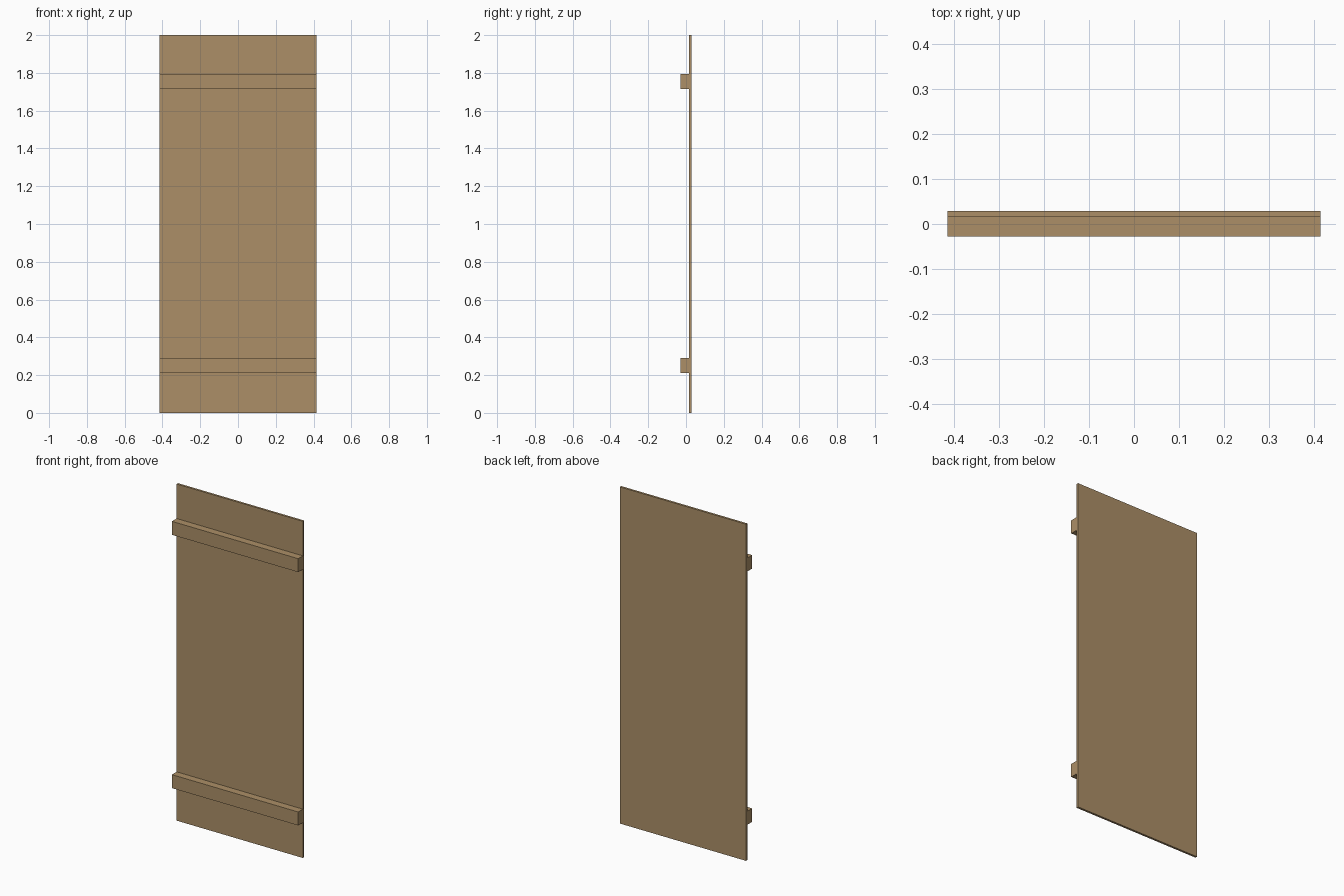
import bpy

default = bpy.data.objects.get("Cube")
if default:
    bpy.data.objects.remove(default, do_unlink=True)

# One plain wood colour
wood = bpy.data.materials.new("light_brown_wood")
wood.use_nodes = True
colour = (0.413, 0.275, 0.136, 1)
wood.diffuse_color = colour
wood.node_tree.nodes["Principled BSDF"].inputs["Base Color"].default_value = colour

HALF_WIDTH = 0.415
FRONT, JOINT, BACK = -0.028, 0.016, 0.029


def board(name, y0, y1, z0, z1):
    """Full-width flat board between two depths and two heights."""
    bpy.ops.mesh.primitive_cube_add(size=1, location=(0, (y0 + y1) / 2, (z0 + z1) / 2))
    ob = bpy.context.object
    ob.name = name
    ob.scale = (2 * HALF_WIDTH, y1 - y0, z1 - z0)
    bpy.ops.object.transform_apply(location=False, rotation=False, scale=True)
    ob.data.materials.append(wood)
    return ob


# Thin door panel
board("panel", JOINT, BACK, 0, 2)

# Two cross battens on the front
for name, height in (("lower_batten", 0.25), ("upper_batten", 1.755)):
    board(name, FRONT, JOINT, height - 0.04, height + 0.04)
